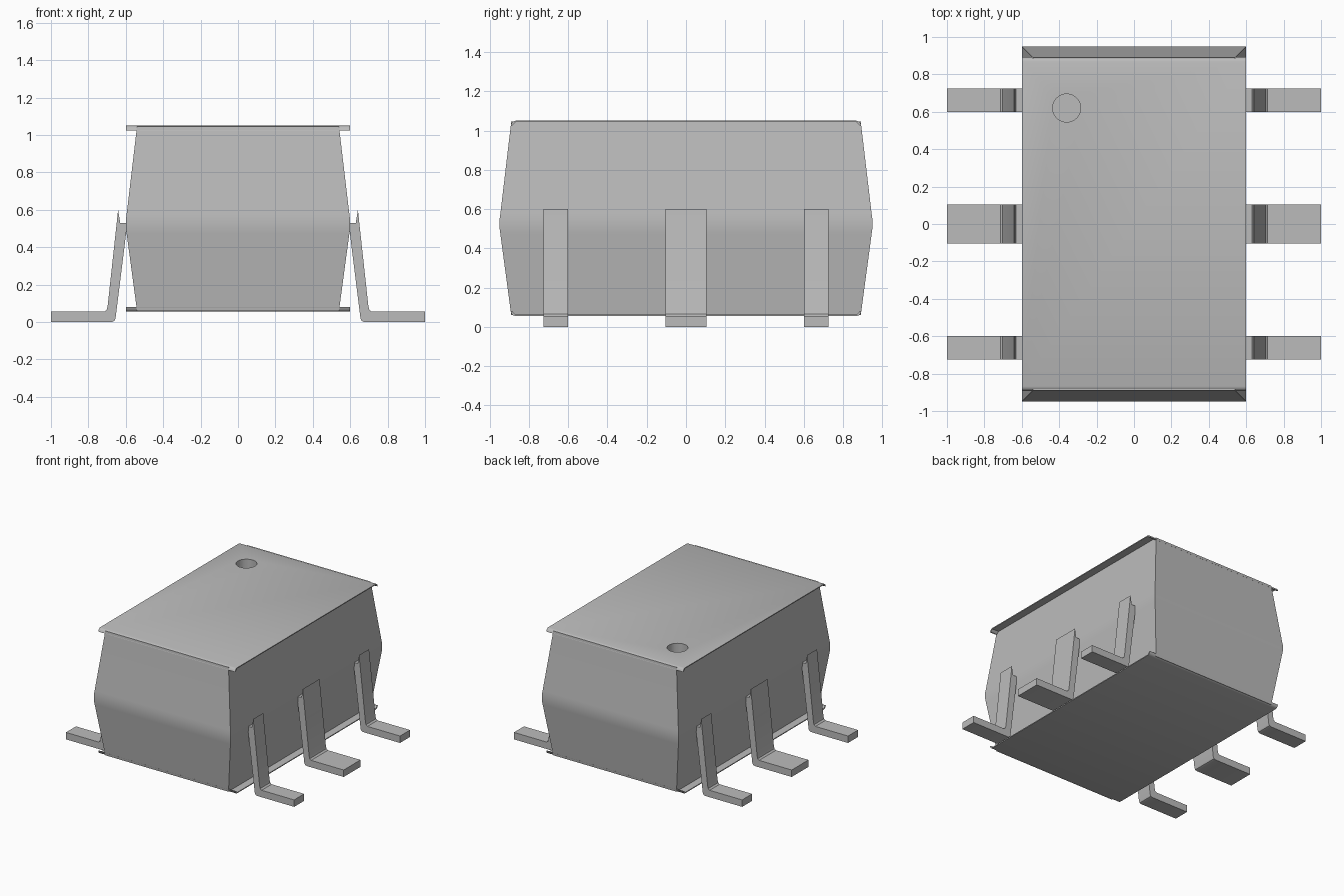
import bpy, bmesh, math
from mathutils import Vector

cube = bpy.data.objects.get("Cube")
if cube:
    bpy.data.objects.remove(cube, do_unlink=True)

grey = bpy.data.materials.new("plain grey")
grey.use_nodes = True
grey.diffuse_color = (0.5, 0.5, 0.5, 1)
grey.node_tree.nodes["Principled BSDF"].inputs["Base Color"].default_value = (0.5, 0.5, 0.5, 1)


def finish(bm, name, angle=30):
    bmesh.ops.recalc_face_normals(bm, faces=bm.faces)
    mesh = bpy.data.meshes.new(name)
    bm.to_mesh(mesh)
    bm.free()
    mesh.materials.append(grey)
    ob = bpy.data.objects.new(name, mesh)
    bpy.context.collection.objects.link(ob)
    smooth(ob, angle)
    return ob


def smooth(ob, angle=30):
    bpy.ops.object.select_all(action='DESELECT')
    ob.select_set(True)
    bpy.context.view_layer.objects.active = ob
    bpy.ops.object.shade_smooth_by_angle(angle=math.radians(angle))


def prism(name, points, offset):
    """Extrude a closed outline of 3D points along an offset."""
    bm = bmesh.new()
    face = bm.faces.new([bm.verts.new(p) for p in points])
    new = bmesh.ops.extrude_face_region(bm, geom=[face])["geom"]
    verts = [v for v in new if isinstance(v, bmesh.types.BMVert)]
    bmesh.ops.translate(bm, verts=verts, vec=Vector(offset))
    return finish(bm, name)


# Moulded body: rectangular rings, widest at the parting line
def make_body():
    bm = bmesh.new()
    rings = []
    for z, inset in ((0.06, 0.06), (0.47, 0.005), (0.50, 0.001),
                     (0.55, 0.001), (0.58, 0.005), (1.045, 0.06)):
        x, y = 0.6 - inset, 0.95 - inset
        rings.append([bm.verts.new((sx * x, sy * y, z))
                      for sx, sy in ((1, 1), (-1, 1), (-1, -1), (1, -1))])
    for a, b in zip(rings, rings[1:]):
        for i in range(4):
            j = (i + 1) % 4
            bm.faces.new((a[i], a[j], b[j], b[i]))
    bm.faces.new(rings[0])
    bm.faces.new(rings[-1])
    return finish(bm, "body")


# Thin skins overhanging the sides, rolled over at the front and back edges
def make_skin(name, z, inward):
    half = [(0.868, 0), (0.88, 0.004), (0.888, 0.011), (0.893, 0.025)]
    outline = half + [(0.885, 0.025), (0.868, 0.007)]
    outline += [(-y, d) for y, d in reversed(outline)]
    return prism(name, [(-0.6, y, z + inward * d) for y, d in outline], (1.2, 0, 0))


body = make_body()
top_skin = make_skin("top_skin", 1.05, -1)
make_skin("bottom_skin", 0.055, 1)

# Round pin-one recess
bpy.ops.mesh.primitive_cylinder_add(vertices=40, radius=0.075, depth=0.2,
                                    location=(-0.36, 0.62, 1.05))
cutter = bpy.context.object
cutter.name = "recess_cutter"
cutter.hide_render = True
cutter.data.materials.append(grey)
for ob in (body, top_skin):
    mod = ob.modifiers.new("recess", 'BOOLEAN')
    mod.operation = 'DIFFERENCE'
    mod.solver = 'EXACT'
    mod.object = cutter
    bpy.context.view_layer.objects.active = ob
    bpy.ops.object.modifier_apply(modifier=mod.name)
    smooth(ob)
bpy.data.objects.remove(cutter, do_unlink=True)

# Bent leads: foot, sloping shank, pointed tip and a stub into the body
lead = [(1.0, 0), (0.675, 0), (0.662, 0.005), (0.655, 0.018), (0.595, 0.5),
        (0.59, 0.53), (0.63, 0.53), (0.641, 0.6), (0.697, 0.085),
        (0.702, 0.065), (0.715, 0.055), (1.0, 0.055)]
for side, s in (("left", 1), ("right", -1)):
    for place, y0, y1 in (("front", -0.725, -0.6), ("middle", -0.105, 0.105),
                          ("back", 0.6, 0.725)):
        prism(f"{side}_{place}_lead", [(s * x, y0, z) for x, z in lead], (0, y1 - y0, 0))
